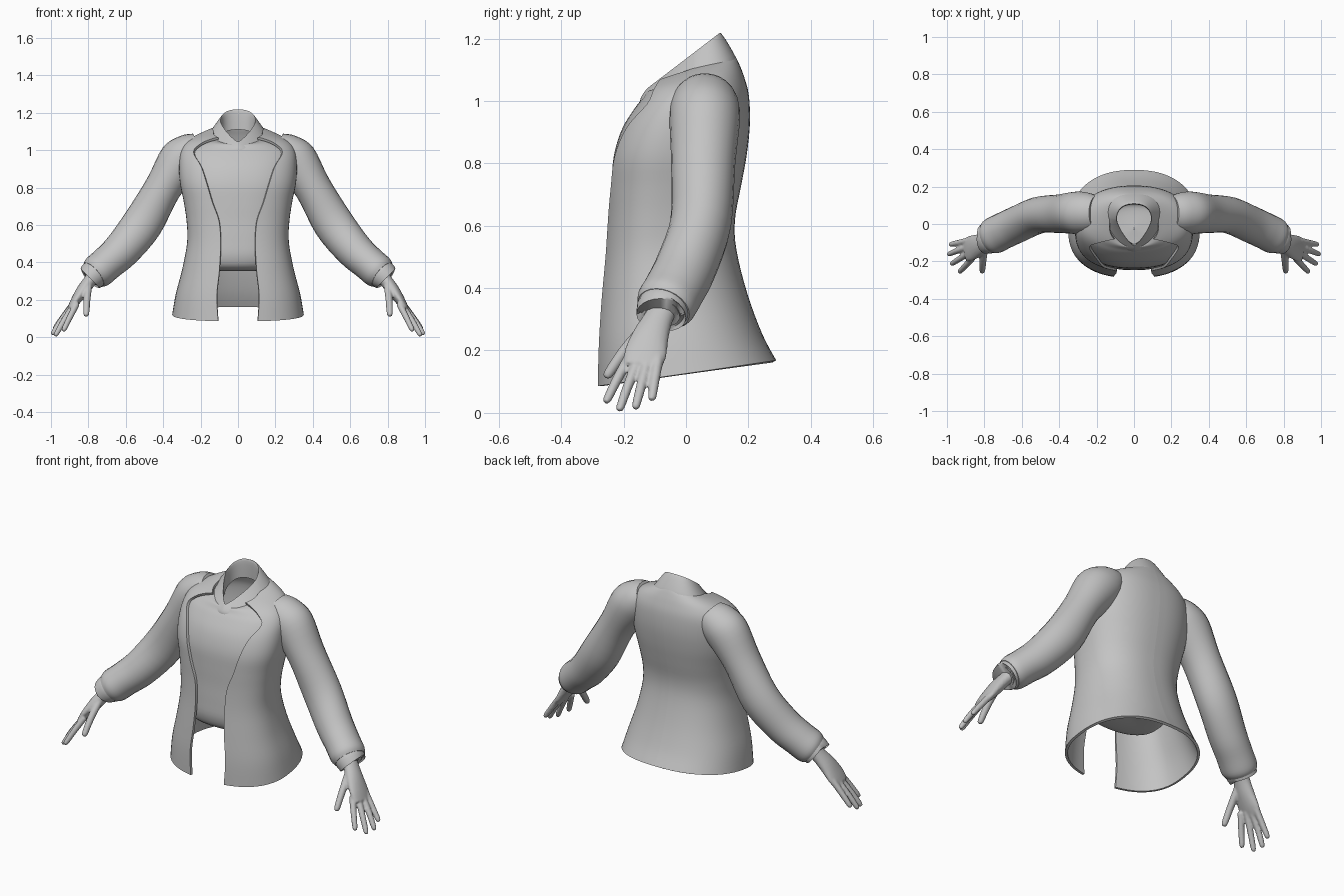
import bpy, bmesh, math
from mathutils import Vector

grey = bpy.data.materials.new("plain grey")
grey.diffuse_color = (0.55, 0.55, 0.55, 1)


def resample(rows, k):
    """Catmull-Rom interpolation of rows of numbers, k steps per span."""
    pts = [rows[0]] + rows + [rows[-1]]
    out = []
    for i in range(1, len(pts) - 2):
        for j in range(k):
            t = j / k
            out.append([0.5 * (2 * b + (c - a) * t + (2 * a - 5 * b + 4 * c - d) * t * t
                               + (3 * b - a - 3 * c + d) * t ** 3)
                        for a, b, c, d in zip(*pts[i - 1:i + 3])])
    return out + [list(rows[-1])]


def skin(bm, rings, closed):
    """Join rings of points with quads; closed rings are capped at both ends."""
    vs = [[bm.verts.new(p) for p in r] for r in rings]
    n = len(vs[0])
    for r0, r1 in zip(vs, vs[1:]):
        for i in range(n if closed else n - 1):
            j = (i + 1) % n
            bm.faces.new((r0[i], r0[j], r1[j], r1[i]))
    if closed:
        bm.faces.new(vs[0])
        bm.faces.new(vs[-1])


def finish(name, bm, mods=()):
    """Make a mirrored, smooth-shaded object."""
    bmesh.ops.recalc_face_normals(bm, faces=bm.faces[:])
    mesh = bpy.data.meshes.new(name)
    bm.to_mesh(mesh)
    bm.free()
    mesh.materials.append(grey)
    ob = bpy.data.objects.new(name, mesh)
    bpy.context.collection.objects.link(ob)
    bpy.ops.object.select_all(action='DESELECT')
    bpy.context.view_layer.objects.active = ob
    ob.select_set(True)
    for kind, props in list(mods) + [('MIRROR', {})]:
        m = ob.modifiers.new(kind.title(), kind)
        for key, val in props.items():
            setattr(m, key, val)
        bpy.ops.object.modifier_apply(modifier=m.name)
    bpy.ops.object.shade_smooth_by_angle(angle=math.radians(50))
    return ob


def body_loft(name, rows, shift=-0.03, k=4, mods=(), steps=28):
    """Half body shell. Row: half width, front y, back y, front z, back z, front power, gap."""
    bm = bmesh.new()
    rings = []
    for a, yf, yb, zf, zb, nf, gap in resample(rows, k):
        yc = (yf + yb) / 2 + shift * min(1, a / 0.1)
        start = -math.acos(min(0.95, max(0, gap / a)) ** (nf / 2))
        ring = []
        for i in range(steps + 1):
            p = start + (math.pi / 2 - start) * i / steps
            e = 2 / (nf if p < 0 else 2.35)
            s = abs(math.sin(p)) ** e
            y = yc + (s * (yb - yc) if p > 0 else s * (yf - yc))
            x = a * max(0, math.cos(p)) ** e
            ring.append((x, y, zf + (zb - zf) * (y - yf) / (yb - yf)))
        rings.append(ring)
    skin(bm, rings, False)
    return finish(name, bm, mods)


def tube(bm, rows, k=4, sides=24):
    """Elliptical tube. Row: x, y, z, radius across, radius front to back."""
    rows = resample(rows, k)
    cs = [Vector(r[:3]) for r in rows]
    rings = []
    for i, r in enumerate(rows):
        # the tangent is averaged widely so short steps do not fold the tube
        t = (cs[min(i + k, len(cs) - 1)] - cs[max(i - k, 0)]).normalized()
        n = Vector((0, 1, 0)).cross(t).normalized()
        b = t.cross(n)
        rings.append([cs[i] + n * r[3] * math.cos(q) + b * r[4] * math.sin(q)
                      for q in (2 * math.pi * j / sides for j in range(sides))])
    skin(bm, rings, True)


# Open jacket with thickness
body_loft("jacket", [
    (.345, -.282, .283, .085, .165, 2.4, .105),
    (.325, -.280, .238, .22, .25, 2.4, .112),
    (.290, -.270, .190, .36, .38, 2.4, .098),
    (.265, -.257, .155, .50, .52, 2.4, .092),
    (.268, -.250, .150, .62, .62, 2.4, .100),
    (.283, -.248, .170, .72, .73, 2.4, .135),
    (.303, -.242, .188, .82, .83, 2.4, .165),
    (.308, -.215, .198, .91, .93, 2.3, .195),
    (.298, -.172, .194, .98, 1.02, 2.2, .235),
    (.260, -.145, .178, 1.02, 1.08, 2.1, .200),
    (.190, -.130, .162, 1.04, 1.12, 2.1, .150),
    (.130, -.120, .152, 1.05, 1.14, 2.1, .105),
], mods=[('SOLIDIFY', {'thickness': .014, 'offset': 0})])

# Closed shirt under the jacket, rounded under the hem
body_loft("shirt", [
    (.004, -.030, -.020, .36, .36, 2.2, 0),
    (.120, -.130, .070, .355, .355, 2.2, 0),
    (.205, -.215, .110, .37, .37, 2.3, 0),
    (.235, -.245, .130, .43, .43, 2.4, 0),
    (.248, -.245, .138, .52, .52, 2.4, 0),
    (.252, -.240, .136, .62, .62, 2.4, 0),
    (.268, -.238, .156, .72, .73, 2.4, 0),
    (.288, -.232, .174, .82, .83, 2.4, 0),
    (.290, -.205, .184, .91, .93, 2.3, 0),
    (.280, -.162, .180, .98, 1.02, 2.2, 0),
    (.242, -.138, .164, 1.01, 1.07, 2.1, 0),
    (.175, -.126, .148, 1.03, 1.105, 2.0, 0),
    (.125, -.118, .140, 1.03, 1.125, 1.8, 0),
])

# Collar with a pointed front and a turned-in rim
body_loft("collar", [
    (.172, -.147, .164, .985, 1.095, 1.9, 0),
    (.155, -.145, .164, 1.01, 1.130, 1.7, 0),
    (.102, -.124, .118, 1.04, 1.210, 1.3, 0),
    (.092, -.114, .105, 1.038, 1.205, 1.3, 0),
    (.092, -.106, .105, .97, 1.110, 1.5, 0),
], shift=.03)

# Sleeves, ending in a narrower cuff band
bm = bmesh.new()
tube(bm, [
    (.200, .060, 1.020, .080, .090),
    (.250, .060, .990, .105, .108),
    (.310, .060, .940, .118, .113),
    (.400, .055, .800, .099, .103),
    (.510, .047, .608, .108, .098),
    (.620, .000, .468, .100, .098),
    (.700, -.037, .395, .093, .098),
    (.750, -.062, .352, .092, .098),
    (.772, -.072, .334, .080, .088),
])
finish("sleeves", bm)
bm = bmesh.new()
tube(bm, [
    (.735, -.055, .366, .060, .070),
    (.755, -.065, .350, .079, .086),
    (.785, -.079, .323, .076, .083),
    (.792, -.082, .317, .070, .077),
    (.786, -.079, .322, .056, .062),
    (.770, -.072, .336, .050, .056),
], k=1)
finish("cuffs", bm)

# Hands: palm, four fingers and thumb blended into one surface
bm = bmesh.new()
tube(bm, [
    (.735, -.055, .370, .037, .048),
    (.785, -.085, .310, .035, .046),
    (.830, -.112, .250, .034, .058),
    (.872, -.130, .190, .025, .068),
    (.900, -.138, .150, .015, .060),
], sides=20)
fingers = [
    ((.880, -.088, .180), (.935, -.100, .108), (.985, -.110, .040)),
    ((.880, -.120, .175), (.945, -.143, .090), (.994, -.163, .013)),
    ((.875, -.150, .175), (.930, -.185, .090), (.978, -.215, .006)),
    ((.862, -.180, .180), (.900, -.222, .105), (.935, -.258, .032)),
    ((.800, -.130, .275), (.808, -.200, .195), (.812, -.258, .112)),
]
for base, mid, tip in fingers:
    end = tuple(m + (t - m) * .85 for m, t in zip(mid, tip))
    r = .018 if base[2] < .2 else .021
    tube(bm, [(*base, r, r), (*mid, r * .9, r * .9), (*end, r * .75, r * .75),
              (*tip, .005, .005)], sides=14)
finish("hands", bm, mods=[('REMESH', {'mode': 'VOXEL', 'voxel_size': .006}),
                          ('SMOOTH', {'factor': .5, 'iterations': 3})])
